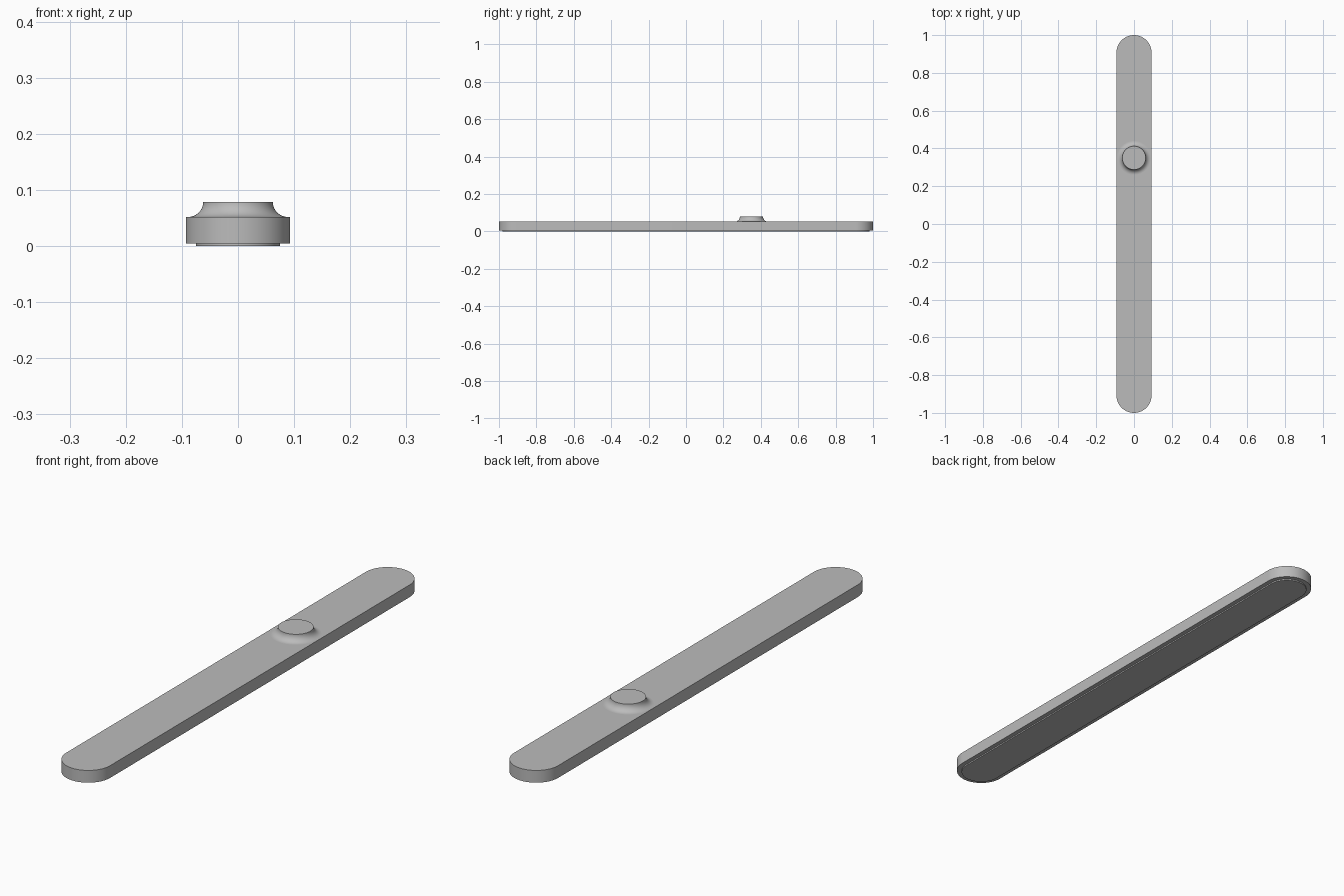
import bpy
import bmesh
from math import pi, sin, cos, radians

cube = bpy.data.objects.get("Cube")
if cube:
    bpy.data.objects.remove(cube, do_unlink=True)

grey = bpy.data.materials.new("plain grey")
grey.use_nodes = True
GREY = (0.5, 0.5, 0.5, 1)
grey.diffuse_color = GREY
grey.node_tree.nodes["Principled BSDF"].inputs["Base Color"].default_value = GREY


def finish(name, bm):
    bmesh.ops.recalc_face_normals(bm, faces=bm.faces)
    mesh = bpy.data.meshes.new(name)
    bm.to_mesh(mesh)
    bm.free()
    mesh.materials.append(grey)
    obj = bpy.data.objects.new(name, mesh)
    bpy.context.collection.objects.link(obj)
    bpy.ops.object.select_all(action="DESELECT")
    obj.select_set(True)
    bpy.context.view_layer.objects.active = obj
    bpy.ops.object.shade_smooth_by_angle(angle=radians(30))
    return obj


def rounded_bar(name, radius, half_length, bottom, top, steps=32):
    """Extruded bar with fully round ends along y."""
    bm = bmesh.new()
    outline = []
    for side in (1, -1):
        for i in range(steps + 1):
            a = pi * i / steps
            outline.append(bm.verts.new((side * radius * cos(a),
                                         side * (half_length - radius + radius * sin(a)), bottom)))
    face = bm.faces.new(outline)
    result = bmesh.ops.extrude_face_region(bm, geom=[face])
    raised = [v for v in result["geom"] if isinstance(v, bmesh.types.BMVert)]
    bmesh.ops.translate(bm, verts=raised, vec=(0, 0, top - bottom))
    return finish(name, bm)


def flared_button(name, y, radius, bottom, top, steps=10, sides=64):
    """Round button whose wall sweeps out to the bar in a concave fillet."""
    bm = bmesh.new()
    fillet = top - bottom
    rings = []
    for i in range(steps + 1):
        a = pi / 2 * i / steps
        r = radius + fillet * (1 - cos(a))
        z = top - fillet * sin(a)
        rings.append([bm.verts.new((r * cos(2 * pi * k / sides),
                                    y + r * sin(2 * pi * k / sides), z)) for k in range(sides)])
    for upper, lower in zip(rings, rings[1:]):
        for k in range(sides):
            n = (k + 1) % sides
            bm.faces.new((upper[k], lower[k], lower[n], upper[n]))
    bm.faces.new(rings[0])
    bm.faces.new(rings[-1])
    return finish(name, bm)


# Main bar, thin inset foot underneath, and the button on top
rounded_bar("bar_body", 0.093, 1.0, 0.005, 0.052)
rounded_bar("base_pad", 0.075, 0.982, 0.0, 0.005)
flared_button("button", 0.35, 0.062, 0.052, 0.079)
